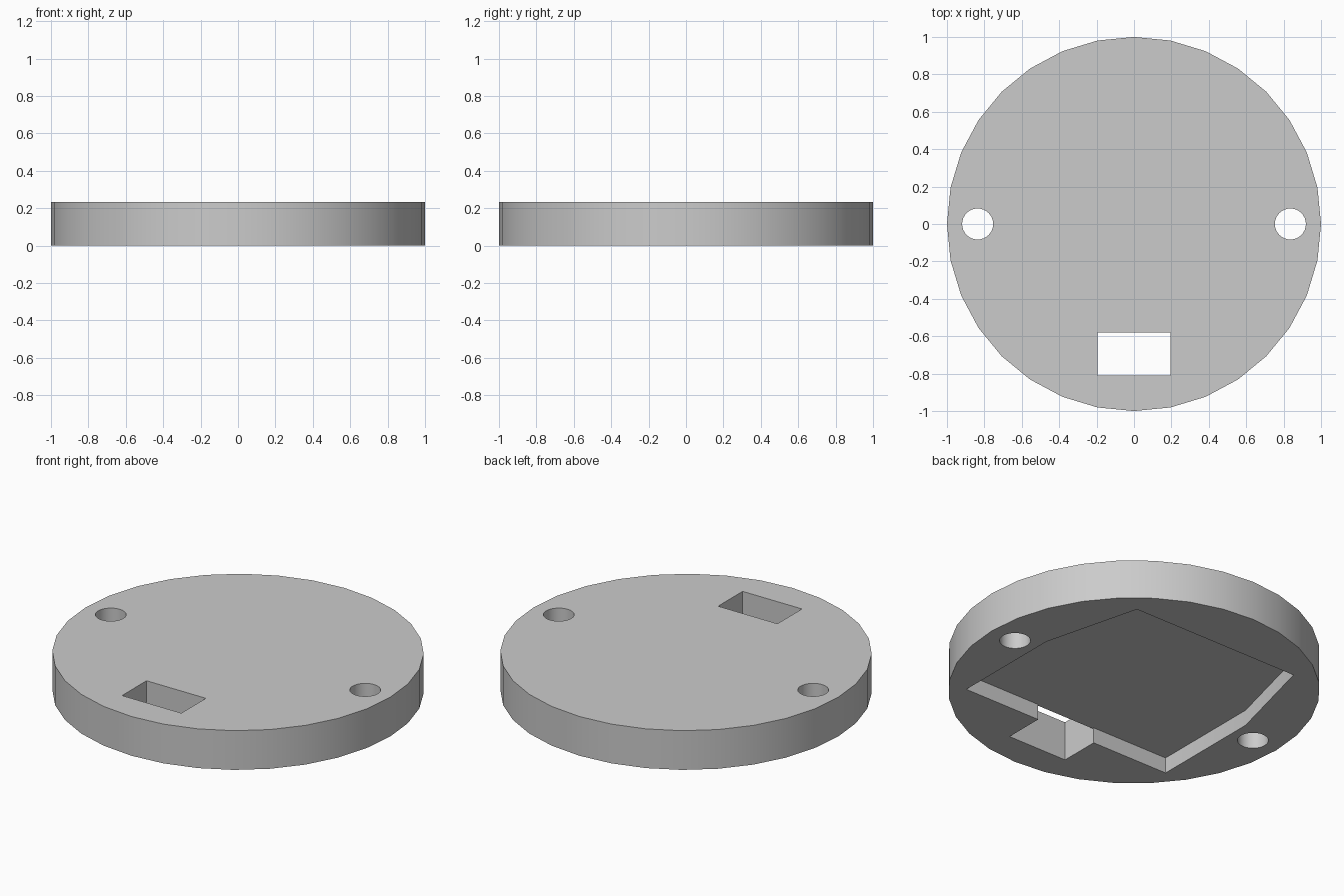
import bpy
import bmesh
import math

cube = bpy.data.objects.get("Cube")
if cube:
    bpy.data.objects.remove(cube, do_unlink=True)

HEIGHT = 0.233
POCKET_DEPTH = 0.093
FRONT = -0.57

grey = bpy.data.materials.new("plain grey")
grey.use_nodes = True
grey.diffuse_color = (0.6, 0.6, 0.6, 1)
grey.node_tree.nodes["Principled BSDF"].inputs["Base Color"].default_value = (0.6, 0.6, 0.6, 1)


def prism(name, outline, z0, z1):
    """Extrude a flat outline from z0 up to z1."""
    bm = bmesh.new()
    face = bm.faces.new([bm.verts.new((x, y, z0)) for x, y in outline])
    top = bmesh.ops.extrude_face_region(bm, geom=[face])["geom"]
    verts = [v for v in top if isinstance(v, bmesh.types.BMVert)]
    bmesh.ops.translate(bm, verts=verts, vec=(0, 0, z1 - z0))
    bmesh.ops.recalc_face_normals(bm, faces=bm.faces)
    mesh = bpy.data.meshes.new(name)
    bm.to_mesh(mesh)
    bm.free()
    mesh.materials.append(grey)
    obj = bpy.data.objects.new(name, mesh)
    bpy.context.collection.objects.link(obj)
    return obj


def circle(cx, radius, sides=32):
    steps = [2 * math.pi * i / sides for i in range(sides)]
    return [(cx + radius * math.cos(a), radius * math.sin(a)) for a in steps]


def mirrored(half):
    """Close a right-hand outline with its mirror image."""
    return half + [(-x, y) for x, y in reversed(half)]


# Round plate
plate = prism("round_plate", circle(0, 1), 0, HEIGHT)

# Underside pocket, connector slot and the two screw holes
cutters = [
    prism("pocket_cutter", mirrored([(0.70, FRONT), (0.70, 0.10), (0.55, 0.68)]),
          -0.1, POCKET_DEPTH),
    prism("slot_cutter", mirrored([(0.195, -0.81), (0.195, FRONT - 0.01)]), -0.1, HEIGHT + 0.1),
    prism("slot_link_cutter", mirrored([(0.195, -0.70), (0.195, -0.50)]), -0.1, POCKET_DEPTH),
]
for side, name in ((-1, "right"), (1, "left")):
    cutters.append(prism(name + "_hole_cutter", circle(side * 0.836, 0.083), -0.1, HEIGHT + 0.1))

for cutter in cutters:
    cut = plate.modifiers.new(cutter.name, "BOOLEAN")
    cut.operation = "DIFFERENCE"
    cut.solver = "EXACT"
    cut.object = cutter

# Apply the cuts, then drop the cutters
bpy.ops.object.select_all(action="DESELECT")
bpy.context.view_layer.objects.active = plate
plate.select_set(True)
for cutter in cutters:
    bpy.ops.object.modifier_apply(modifier=cutter.name)
    bpy.data.objects.remove(cutter, do_unlink=True)

bpy.ops.object.shade_smooth_by_angle(angle=math.radians(30))
